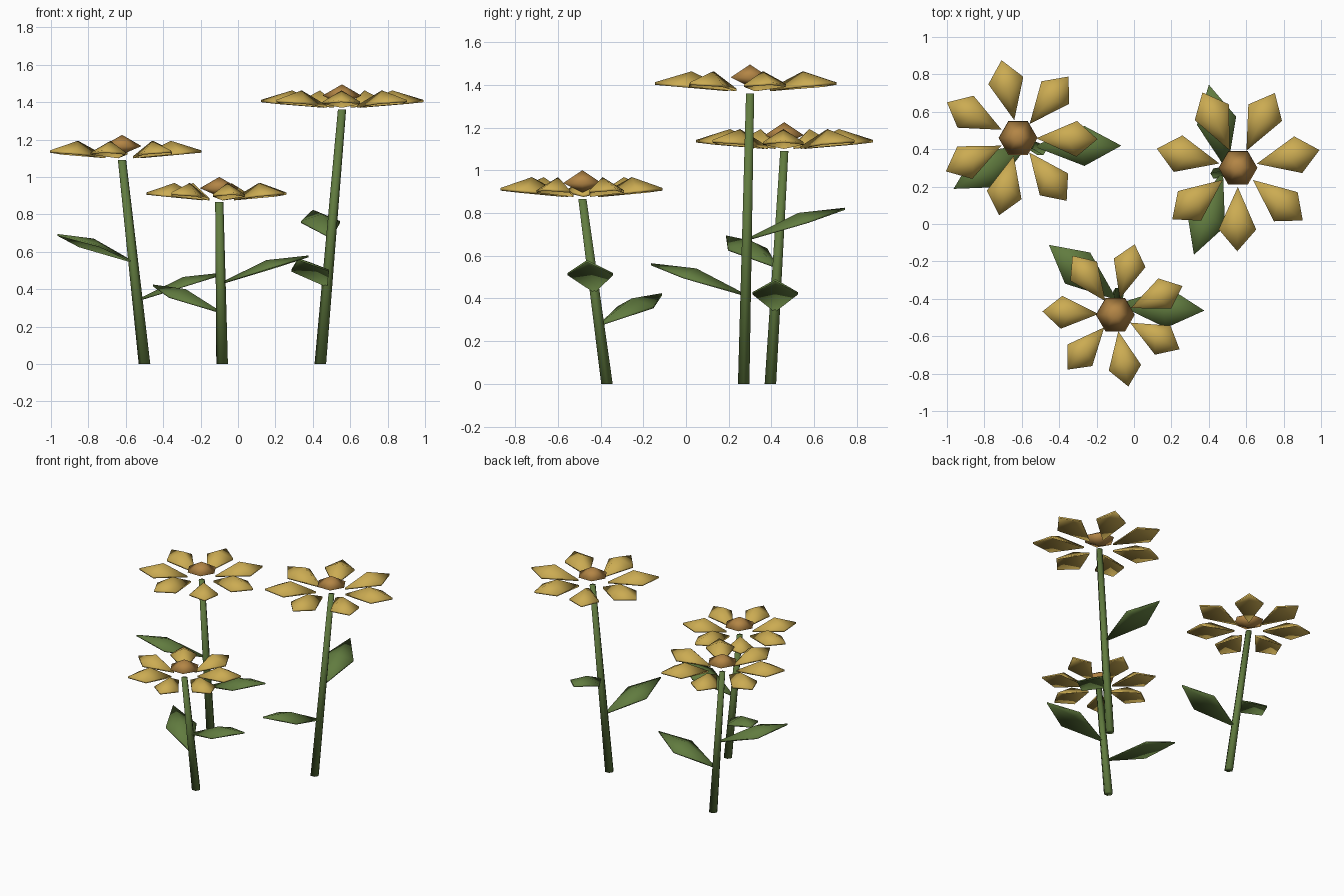
import bpy, bmesh
from math import cos, sin, pi, radians
from mathutils import Vector

cube = bpy.data.objects.get("Cube")
if cube:
    bpy.data.objects.remove(cube, do_unlink=True)


def material(name, rgb):
    m = bpy.data.materials.new(name)
    m.use_nodes = True
    m.diffuse_color = (*rgb, 1)
    bsdf = m.node_tree.nodes["Principled BSDF"]
    bsdf.inputs["Base Color"].default_value = (*rgb, 1)
    bsdf.inputs["Roughness"].default_value = 0.8
    return m


YELLOW = material("petal yellow", (0.60, 0.41, 0.085))
BROWN = material("centre brown", (0.45, 0.235, 0.06))
GREEN = material("leaf green", (0.12, 0.20, 0.05))


def finish(bm, name, mat):
    """Turn a bmesh into a smooth-shaded object."""
    bmesh.ops.recalc_face_normals(bm, faces=bm.faces)
    for f in bm.faces:
        f.smooth = True
    mesh = bpy.data.meshes.new(name)
    bm.to_mesh(mesh)
    bm.free()
    mesh.materials.append(mat)
    obj = bpy.data.objects.new(name, mesh)
    bpy.context.collection.objects.link(obj)
    return obj


def ring(bm, centre, radius, sides=6):
    return [bm.verts.new(centre + radius * Vector((cos(2 * pi * i / sides), sin(2 * pi * i / sides), 0)))
            for i in range(sides)]


def fan(bm, loop, tip):
    for i, v in enumerate(loop):
        bm.faces.new((v, loop[(i + 1) % len(loop)], tip))


def bridge(bm, a, b):
    for i in range(len(a)):
        j = (i + 1) % len(a)
        bm.faces.new((a[i], a[j], b[j], b[i]))


def blade(bm, base, angle, length, rise, half_width, wide_at, peak_at, peak, thick):
    """Thin kite-shaped shell with a raised middle, used for petals and leaves."""
    out = Vector((cos(angle), sin(angle), 0))
    side = Vector((-out.y, out.x, 0))
    up = Vector((0, 0, 1))

    def point(t, w=0, h=0):
        return base + out * length * t + side * w + up * (rise * t + h)

    layers = []
    for drop in (0, -thick):
        kite = [bm.verts.new(p + up * drop) for p in (
            point(0), point(wide_at, half_width), point(1), point(wide_at, -half_width))]
        fan(bm, kite, bm.verts.new(point(peak_at, 0, peak) + up * drop))
        layers.append(kite)
    bridge(bm, *layers)


def flower(label, foot, top, reach, turn, leaves):
    foot, top = Vector(foot), Vector(top)
    up = Vector((0, 0, 1))

    # Tapered six-sided stem
    bm = bmesh.new()
    low, high = ring(bm, foot, 0.031), ring(bm, top, 0.022)
    bridge(bm, low, high)
    bm.faces.new(low)
    bm.faces.new(high)
    finish(bm, label + "_stem", GREEN)

    # Pair of leaves growing out of the stem
    bm = bmesh.new()
    for height, angle in leaves:
        root = foot.lerp(top, height / top.z)
        blade(bm, root, radians(angle), 0.47, 0.145, 0.107, 0.58, 0.52, 0.045, 0.01)
    finish(bm, label + "_leaves", GREEN)

    # Ring of seven petals
    bm = bmesh.new()
    for i in range(7):
        a = radians(turn) + i * 2 * pi / 7
        root = top + Vector((cos(a), sin(a), 0)) * reach * 0.23 + up * 0.022
        blade(bm, root, a, reach * 0.77, 0.03, reach * 0.225, 0.66, 0.5, 0.066, 0.012)
    finish(bm, label + "_petals", YELLOW)

    # Faceted centre, pointed above and below
    bm = bmesh.new()
    rim = ring(bm, top + up * 0.075, 0.104)
    for h in (0.135, 0.03):
        fan(bm, rim, bm.verts.new(top + up * h))
    finish(bm, label + "_centre", BROWN)


flower("right_flower", (-0.50, 0.395, 0), (-0.62, 0.46, 1.09), 0.425, 102,
       ((0.55, 210.7), (0.345, 0.4)))
flower("middle_flower", (-0.085, -0.37, 0), (-0.10, -0.485, 0.865), 0.39, 280.3,
       ((0.28, 141), (0.435, -4.3)))
flower("left_flower", (0.44, 0.27, 0), (0.556, 0.30, 1.36), 0.446, 269.5,
       ((0.42, 250.7), (0.68, 102)))
